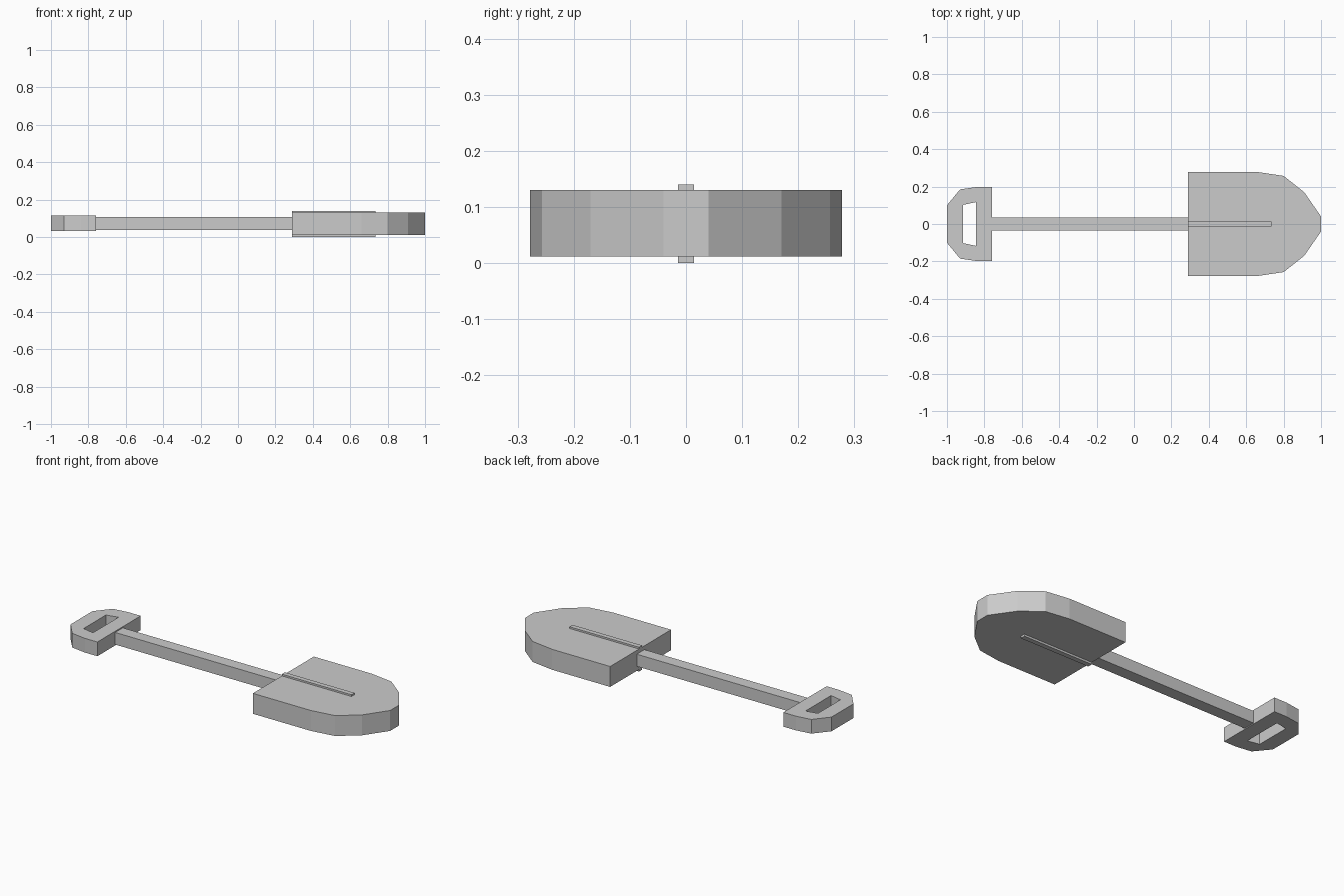
import bpy

if "Cube" in bpy.data.objects:
    bpy.data.objects.remove(bpy.data.objects["Cube"])


def plate(name, z0, z1, *halves):
    """Extrude outlines given as their +y half; extra outlines become holes."""
    curve = bpy.data.curves.new(name, 'CURVE')
    curve.dimensions = '2D'
    curve.fill_mode = 'BOTH'
    curve.extrude = (z1 - z0) / 2
    for half in halves:
        pts = half + [(x, -y) for x, y in reversed(half)]
        spline = curve.splines.new('POLY')
        spline.points.add(len(pts) - 1)
        for p, (x, y) in zip(spline.points, pts):
            p.co = (x, y, 0, 1)
        spline.use_cyclic_u = True
        spline.use_smooth = False
    obj = bpy.data.objects.new(name, curve)
    obj.location.z = (z0 + z1) / 2
    bpy.context.collection.objects.link(obj)
    bpy.ops.object.select_all(action='DESELECT')
    obj.select_set(True)
    bpy.context.view_layer.objects.active = obj
    bpy.ops.object.convert(target='MESH')
    # Weld caps to sides
    obj = bpy.context.object
    bpy.ops.object.mode_set(mode='EDIT')
    bpy.ops.mesh.select_all(action='SELECT')
    bpy.ops.mesh.remove_doubles(threshold=0.0005)
    bpy.ops.mesh.normals_make_consistent(inside=False)
    bpy.ops.object.mode_set(mode='OBJECT')
    bpy.ops.object.shade_flat()
    return obj


# Blade with faceted rounded tip
plate("blade", 0.012, 0.13,
      [(0.29, 0.278), (0.66, 0.278), (0.80, 0.257), (0.91, 0.17), (1.0, 0.04)])

# Raised rib running through both faces of the blade
plate("blade_rib", 0.0, 0.14, [(0.29, 0.014), (0.735, 0.014)])

# Square shaft
plate("shaft", 0.038, 0.108, [(-0.77, 0.035), (0.30, 0.035)])

# D-shaped grip with a finger hole
plate("grip", 0.033, 0.115,
      [(-0.76, 0.198), (-0.84, 0.198), (-0.93, 0.185), (-1.0, 0.10)],
      [(-0.845, 0.117), (-0.915, 0.102)])
